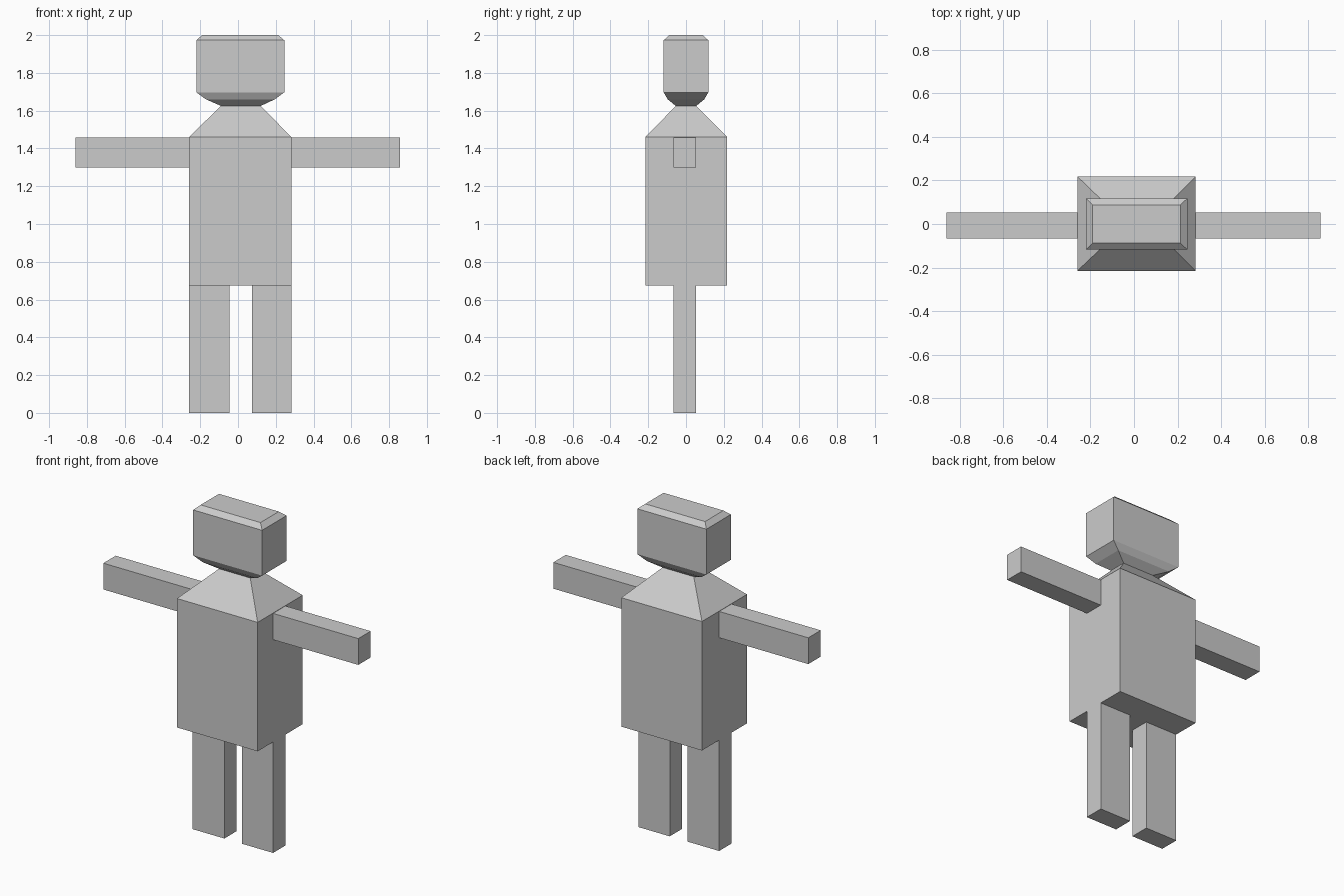
import bpy, bmesh

if "Cube" in bpy.data.objects:
    bpy.data.objects.remove(bpy.data.objects["Cube"])


def loft(name, rings, cap_bottom=True, cap_top=True):
    """Stack of rectangles (z, x0, x1, y0, y1) joined by flat sides."""
    bm = bmesh.new()
    loops = [[bm.verts.new((x, y, z)) for x, y in
              ((x0, y0), (x1, y0), (x1, y1), (x0, y1))]
             for z, x0, x1, y0, y1 in rings]
    for low, high in zip(loops, loops[1:]):
        for i in range(4):
            j = (i + 1) % 4
            bm.faces.new((low[i], low[j], high[j], high[i]))
    if cap_bottom:
        bm.faces.new(loops[0][::-1])
    if cap_top:
        bm.faces.new(loops[-1])
    mesh = bpy.data.meshes.new(name)
    bm.to_mesh(mesh)
    bm.free()
    obj = bpy.data.objects.new(name, mesh)
    bpy.context.collection.objects.link(obj)
    return obj


def box(name, x0, x1, y0, y1, z0, z1):
    return loft(name, [(z0, x0, x1, y0, y1), (z1, x0, x1, y0, y1)])


neck = (1.625, -0.09, 0.12, -0.054, 0.054)

# torso with sloped shoulders rising to the neck
loft("torso", [(0.675, -0.26, 0.283, -0.215, 0.218),
               (1.46, -0.26, 0.283, -0.215, 0.218),
               neck], cap_top=False)

# head with rounded chin and bevelled crown
loft("head", [neck,
              (1.66, -0.17, 0.195, -0.097, 0.097),
              (1.697, -0.22, 0.245, -0.118, 0.118),
              (1.973, -0.22, 0.245, -0.118, 0.118),
              (2.0, -0.19, 0.213, -0.088, 0.088)], cap_bottom=False)

# limbs share one depth
depth = (-0.067, 0.052)
for side, arm, leg in (("left", (-0.86, -0.26), (-0.26, -0.045)),
                       ("right", (0.283, 0.857), (0.073, 0.283))):
    box(side + "_arm", *arm, *depth, 1.298, 1.458)
    box(side + "_leg", *leg, *depth, 0.0, 0.675)
